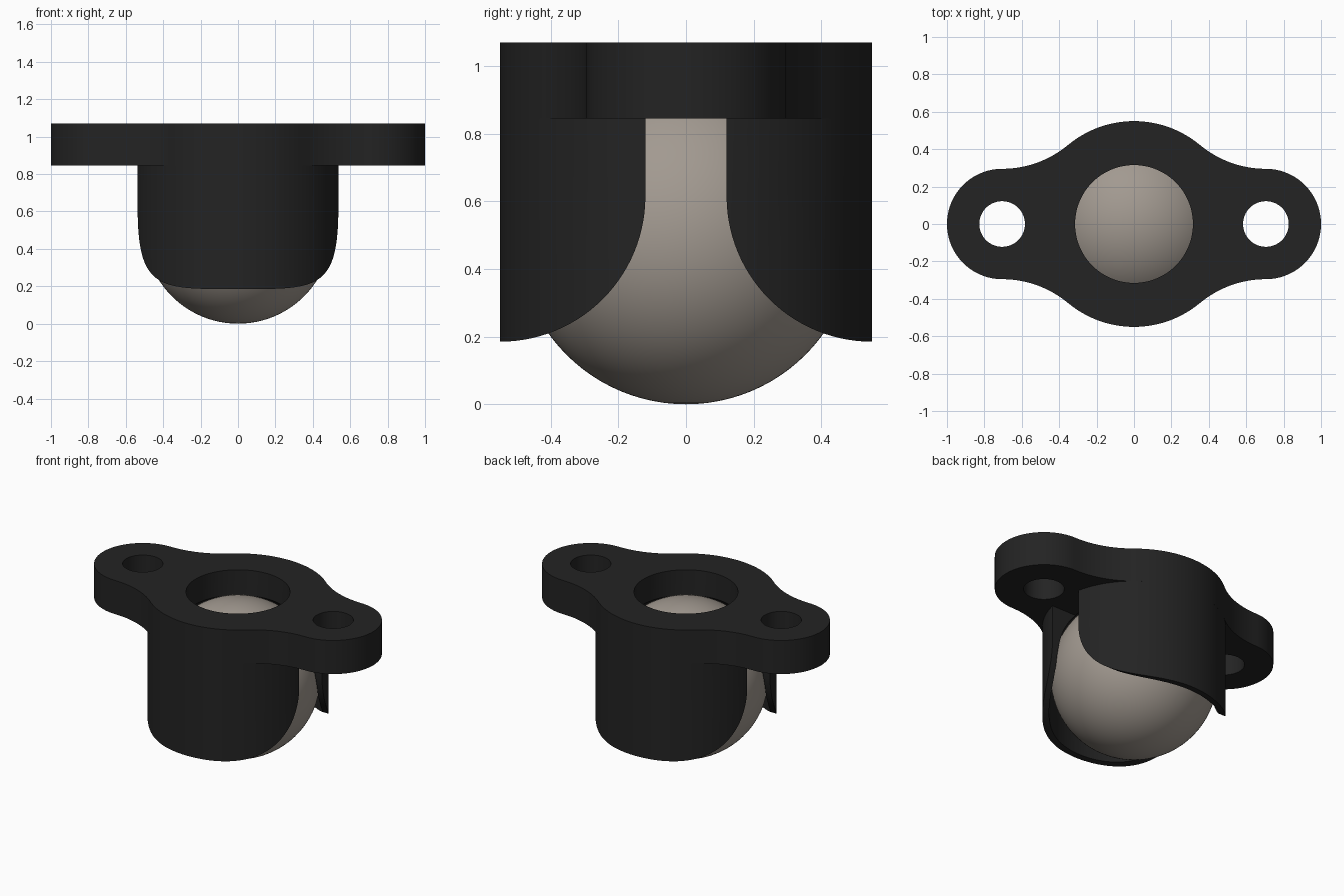
import bpy, bmesh
from math import sin, cos, pi, radians, atan2
from mathutils import Matrix

cube = bpy.data.objects.get("Cube")
if cube:
    bpy.data.objects.remove(cube, do_unlink=True)

BALL_R, BODY_R = 0.5, 0.55
FLANGE_Z, TOP_Z, RIM_Z = 0.845, 1.07, 0.185
EAR_X, EAR_R, FILLET_R = 0.705, 0.295, 0.55
SLOT_HALF, SLOT_R = 0.12, 0.43


def material(name, rgb):
    m = bpy.data.materials.new(name)
    m.use_nodes = True
    m.diffuse_color = (*rgb, 1)
    bsdf = m.node_tree.nodes["Principled BSDF"]
    bsdf.inputs["Base Color"].default_value = (*rgb, 1)
    bsdf.inputs["Roughness"].default_value = 0.6
    return m


black = material("black plastic", (0.017, 0.017, 0.017))
steel = material("warm grey steel", (0.36, 0.32, 0.28))


def finish(name, bm):
    bmesh.ops.recalc_face_normals(bm, faces=bm.faces)
    mesh = bpy.data.meshes.new(name)
    bm.to_mesh(mesh)
    bm.free()
    ob = bpy.data.objects.new(name, mesh)
    bpy.context.collection.objects.link(ob)
    return ob


def prism(name, points, start, depth):
    """Extrude a closed outline, given as 3D points, along one direction."""
    bm = bmesh.new()
    face = bm.faces.new([bm.verts.new([a + b for a, b in zip(p, start)]) for p in points])
    new = bmesh.ops.extrude_face_region(bm, geom=[face])["geom"]
    bmesh.ops.translate(bm, vec=depth, verts=[v for v in new if isinstance(v, bmesh.types.BMVert)])
    return finish(name, bm)


def cylinder(name, r, z0, z1, x=0, n=96):
    ring = [(x + r * cos(2 * pi * i / n), r * sin(2 * pi * i / n), 0) for i in range(n)]
    return prism(name, ring, (0, 0, z0), (0, 0, z1 - z0))


def arc(cx, cy, r, a0, a1, n):
    return [(cx + r * cos(a0 + (a1 - a0) * i / n), cy + r * sin(a0 + (a1 - a0) * i / n))
            for i in range(n + 1)]


def sphere(name, r):
    bm = bmesh.new()
    bmesh.ops.create_uvsphere(bm, u_segments=96, v_segments=48, radius=r,
                              matrix=Matrix.Translation((0, 0, BALL_R)))
    return finish(name, bm)


def cut(ob, cutters):
    bpy.context.view_layer.objects.active = ob
    for c in cutters:
        c.hide_render = True
        mod = ob.modifiers.new("cut", 'BOOLEAN')
        mod.operation, mod.solver, mod.object = 'DIFFERENCE', 'EXACT', c
        bpy.ops.object.modifier_apply(modifier=mod.name)
        bpy.data.objects.remove(c, do_unlink=True)


def dress(ob, mat):
    ob.data.materials.clear()
    ob.data.materials.append(mat)
    bpy.ops.object.select_all(action='DESELECT')
    ob.select_set(True)
    bpy.context.view_layer.objects.active = ob
    bpy.ops.object.shade_smooth_by_angle(angle=radians(30))


# Mounting flange: a quarter outline of ear, fillet and centre disc, mirrored
fillet_y = EAR_R + FILLET_R
join = atan2(fillet_y, EAR_X)
quarter = (arc(EAR_X, 0, EAR_R, 0, pi / 2, 24)
           + arc(EAR_X, fillet_y, FILLET_R, -pi / 2, join - pi, 20)[1:]
           + arc(0, 0, BODY_R, join, pi / 2, 20)[1:])
half = quarter + [(-x, y) for x, y in quarter[-2::-1]]
outline = half + [(x, -y) for x, y in half[-2:0:-1]]
flange = prism("mounting_flange", [(x, y, 0) for x, y in outline],
               (0, 0, FLANGE_Z), (0, 0, TOP_Z - FLANGE_Z))
cut(flange, [sphere("socket_cutter", BALL_R + 0.01),
             cylinder("centre_hole_cutter", 0.315, 0.6, 1.2)]
    + [cylinder("bolt_hole_cutter", 0.122, 0.7, 1.2, s * EAR_X, 64) for s in (-1, 1)])
dress(flange, black)

# Ball housing: a sleeve with a socket and a flared slot right through the sides
housing = cylinder("ball_housing", BODY_R, 0.1, FLANGE_Z, n=128)
side = ([(SLOT_HALF, 0.95)]
        + arc(SLOT_HALF + SLOT_R, RIM_Z + SLOT_R, SLOT_R, pi, 1.5 * pi, 28)
        + [(0.8, RIM_Z), (0.8, -0.1)])
slot = side + [(-y, z) for y, z in reversed(side)]
cut(housing, [sphere("socket_cutter", BALL_R + 0.01),
              cylinder("bore_cutter", BALL_R + 0.0095, 0, BALL_R),
              prism("slot_cutter", [(0, y, z) for y, z in slot], (-1, 0, 0), (2, 0, 0))])
dress(housing, black)

# Rolling ball
dress(sphere("ball", BALL_R), steel)
